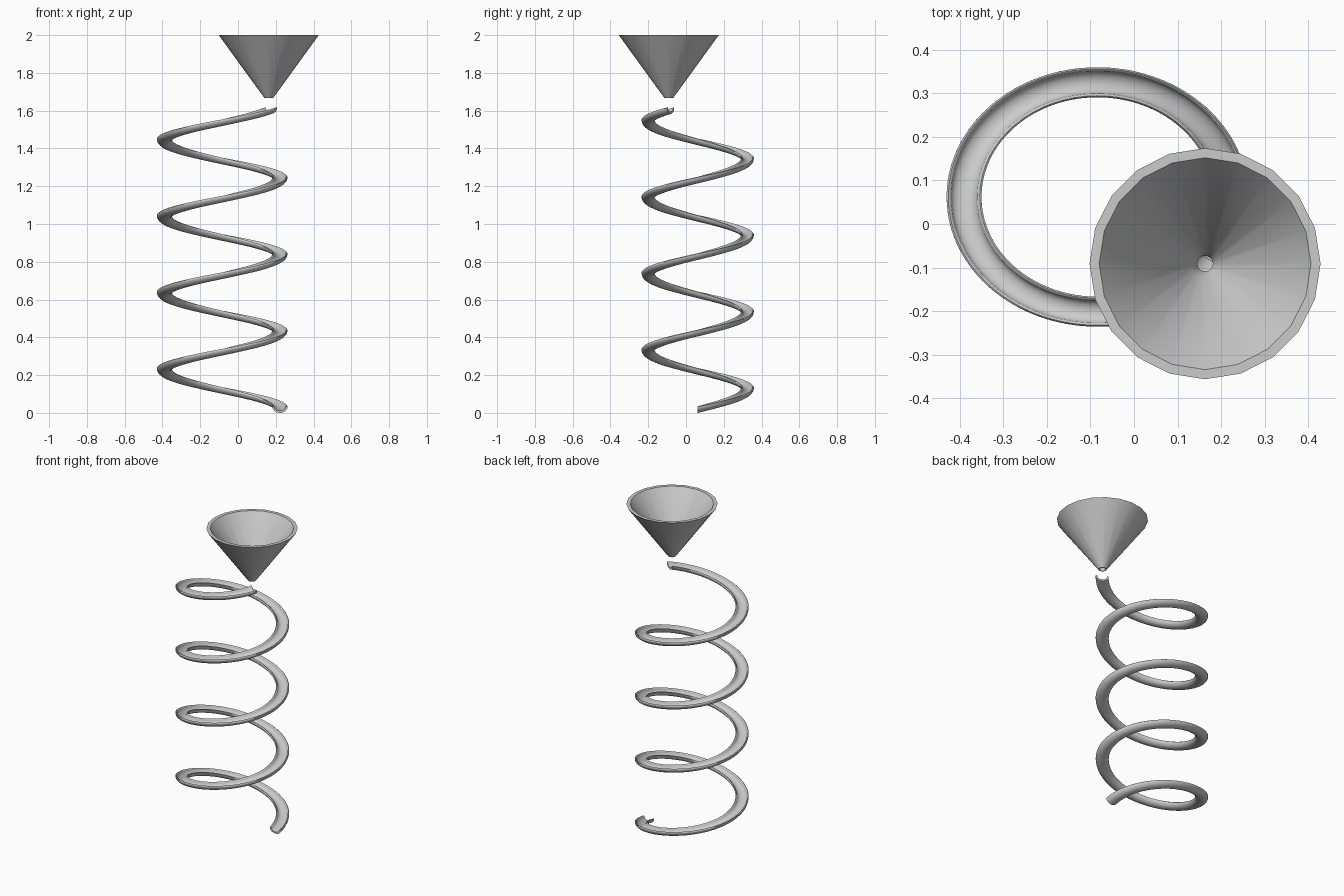
import bpy, bmesh
from math import sin, cos, pi, radians

if "Cube" in bpy.data.objects:
    bpy.data.objects.remove(bpy.data.objects["Cube"])


def sweep(name, rings, close_profile, caps=False, close_path=False, sharp=40):
    """Skin a list of equal-length point rings into a smooth-shaded object."""
    bm = bmesh.new()
    vs = [[bm.verts.new(p) for p in ring] for ring in rings]
    n, m = len(vs), len(vs[0])
    for i in range(n if close_path else n - 1):
        a, b = vs[i], vs[(i + 1) % n]
        for j in range(m if close_profile else m - 1):
            k = (j + 1) % m
            bm.faces.new((a[j], a[k], b[k], b[j]))
    if caps:
        bm.faces.new(vs[0])
        bm.faces.new(vs[-1][::-1])
    bmesh.ops.recalc_face_normals(bm, faces=bm.faces)
    me = bpy.data.meshes.new(name)
    bm.to_mesh(me)
    bm.free()
    ob = bpy.data.objects.new(name, me)
    bpy.context.collection.objects.link(ob)
    bpy.context.view_layer.objects.active = ob
    ob.select_set(True)
    bpy.ops.object.shade_smooth_by_angle(angle=radians(sharp))
    ob.select_set(False)
    return ob


# spiral track: open channel section swept along a squashed helix
N = 12
W, DEPTH = 0.040, 0.032          # outer half width and depth
GW, GD = 0.030, 0.021            # groove half width and depth
section = [(-W * cos(pi * i / N), -DEPTH * sin(pi * i / N)) for i in range(N + 1)]
section.append((0.036, 0.003))
section += [(GW * cos(pi * i / N), -GD * sin(pi * i / N)) for i in range(N + 1)]
section.append((-0.036, 0.003))

R, SQUASH, PITCH = 0.306, 0.86, 0.405
CX, CY, Z0 = -0.084, 0.062, 0.032
END = 4 * 2 * pi - radians(33)
STEPS = 256
rings = []
for i in range(STEPS + 1):
    a = END * i / STEPS
    z = Z0 + PITCH * a / (2 * pi)
    rings.append([(CX + (R + r) * cos(a), CY + (R + r) * SQUASH * sin(a), z + h)
                  for r, h in section])
sweep("spiral_track", rings, True, caps=True, sharp=60)

# funnel: hollow cone with a narrow outlet, 20 sides
FX, FY, SIDES = 0.163, -0.091, 20
profile = [(0.265, 2.0), (0.024, 1.668), (0.018, 1.668), (0.032, 1.712), (0.243, 2.0)]
rings = [[(FX + r * cos(2 * pi * i / SIDES), FY + r * sin(2 * pi * i / SIDES), z)
          for r, z in profile] for i in range(SIDES)]
sweep("funnel", rings, True, close_path=True, sharp=30)
